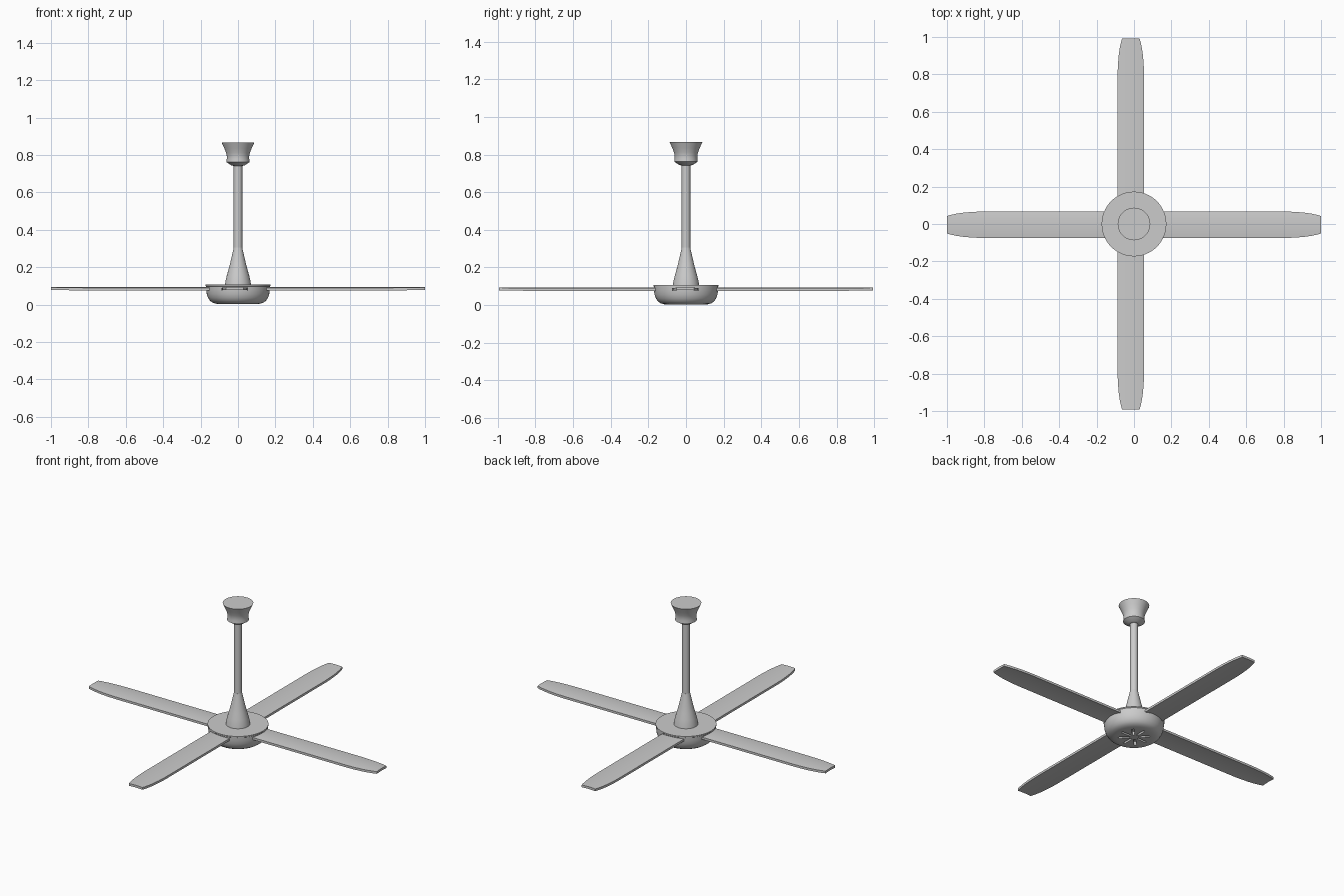
import bpy, bmesh
from math import pi, cos, sin, radians
from mathutils import Matrix

if "Cube" in bpy.data.objects:
    bpy.data.objects.remove(bpy.data.objects["Cube"])


def add_object(name, bm):
    bmesh.ops.recalc_face_normals(bm, faces=bm.faces)
    me = bpy.data.meshes.new(name)
    bm.to_mesh(me)
    bm.free()
    ob = bpy.data.objects.new(name, me)
    bpy.context.collection.objects.link(ob)
    return ob


def smooth(ob, angle=35):
    bpy.ops.object.select_all(action='DESELECT')
    ob.select_set(True)
    bpy.context.view_layer.objects.active = ob
    bpy.ops.object.shade_smooth_by_angle(angle=radians(angle))


def lathe(name, profile, n=64):
    """Closed solid of revolution from (radius, z) points, capped at both ends."""
    bm = bmesh.new()
    rings = [[bm.verts.new((r * cos(2 * pi * i / n), r * sin(2 * pi * i / n), z))
              for i in range(n)] for r, z in profile]
    for a, b in zip(rings, rings[1:]):
        for i in range(n):
            j = (i + 1) % n
            bm.faces.new((a[i], a[j], b[j], b[i]))
    bm.faces.new(rings[0][::-1])
    bm.faces.new(rings[-1])
    return add_object(name, bm)


# Motor housing: rounded bowl with a thin rim
housing = lathe("motor_housing", [
    (0.10, 0.003), (0.118, 0.005), (0.135, 0.010), (0.149, 0.020), (0.160, 0.036),
    (0.167, 0.056), (0.170, 0.078), (0.171, 0.098), (0.173, 0.100), (0.173, 0.107)])

# Radial vent slots cut in the underside
bm = bmesh.new()
for k in range(8):
    m = (Matrix.Rotation(k * pi / 4, 4, 'Z') @ Matrix.Translation((0.058, 0, 0.005))
         @ Matrix.Diagonal((0.064, 0.013, 0.04, 1)))
    bmesh.ops.create_cube(bm, size=1, matrix=m)
cutter = add_object("vent_cutter", bm)
mod = housing.modifiers.new("vents", 'BOOLEAN')
mod.object = cutter
mod.solver = 'EXACT'
bpy.context.view_layer.objects.active = housing
bpy.ops.object.modifier_apply(modifier=mod.name)
bpy.data.objects.remove(cutter)
smooth(housing)

# Flared collar, down rod and ceiling canopy
smooth(lathe("rod_collar", [
    (0.070, 0.104), (0.067, 0.125), (0.060, 0.155), (0.050, 0.190),
    (0.041, 0.225), (0.033, 0.260), (0.026, 0.290), (0.023, 0.305)]))
smooth(lathe("down_rod", [(0.023, 0.29), (0.023, 0.76)], 32))
smooth(lathe("ceiling_canopy", [
    (0.024, 0.742), (0.036, 0.745), (0.062, 0.762), (0.060, 0.780), (0.060, 0.795),
    (0.064, 0.812), (0.073, 0.835), (0.087, 0.866)]), 25)


# Blades: gently arched planks with tapered tips
def blade(name, length, angle, shift):
    stations = [(0.06, 1), (0.80, 1), (0.86, 0.97), (0.91, 0.91),
                (0.95, 0.83), (0.98, 0.74), (1.0, 0.66)]
    steps = 8
    bm = bmesh.new()
    loops = []
    for x, w in stations:
        top, bottom = [], []
        for i in range(steps + 1):
            t = 2 * i / steps - 1
            y = 0.071 * w * t
            z = 0.095 - 0.005 * (w * t) ** 2
            top.append(bm.verts.new((x * length, y, z)))
            bottom.append(bm.verts.new((x * length, y, z - 0.014)))
        loops.append(top + bottom[::-1])
    for a, b in zip(loops, loops[1:]):
        for i in range(len(a)):
            j = (i + 1) % len(a)
            bm.faces.new((a[i], a[j], b[j], b[i]))
    bm.faces.new(loops[0])
    bm.faces.new(loops[-1][::-1])
    bm.transform(Matrix.Translation(shift) @ Matrix.Rotation(angle, 4, 'Z'))
    smooth(add_object(name, bm), 30)


blade("blade_right", 1.0, 0, (0, -0.004, 0))
blade("blade_back", 0.992, pi / 2, (-0.017, 0, 0))
blade("blade_left", 1.0, pi, (0, -0.004, 0))
blade("blade_front", 0.992, -pi / 2, (-0.017, 0, 0))
